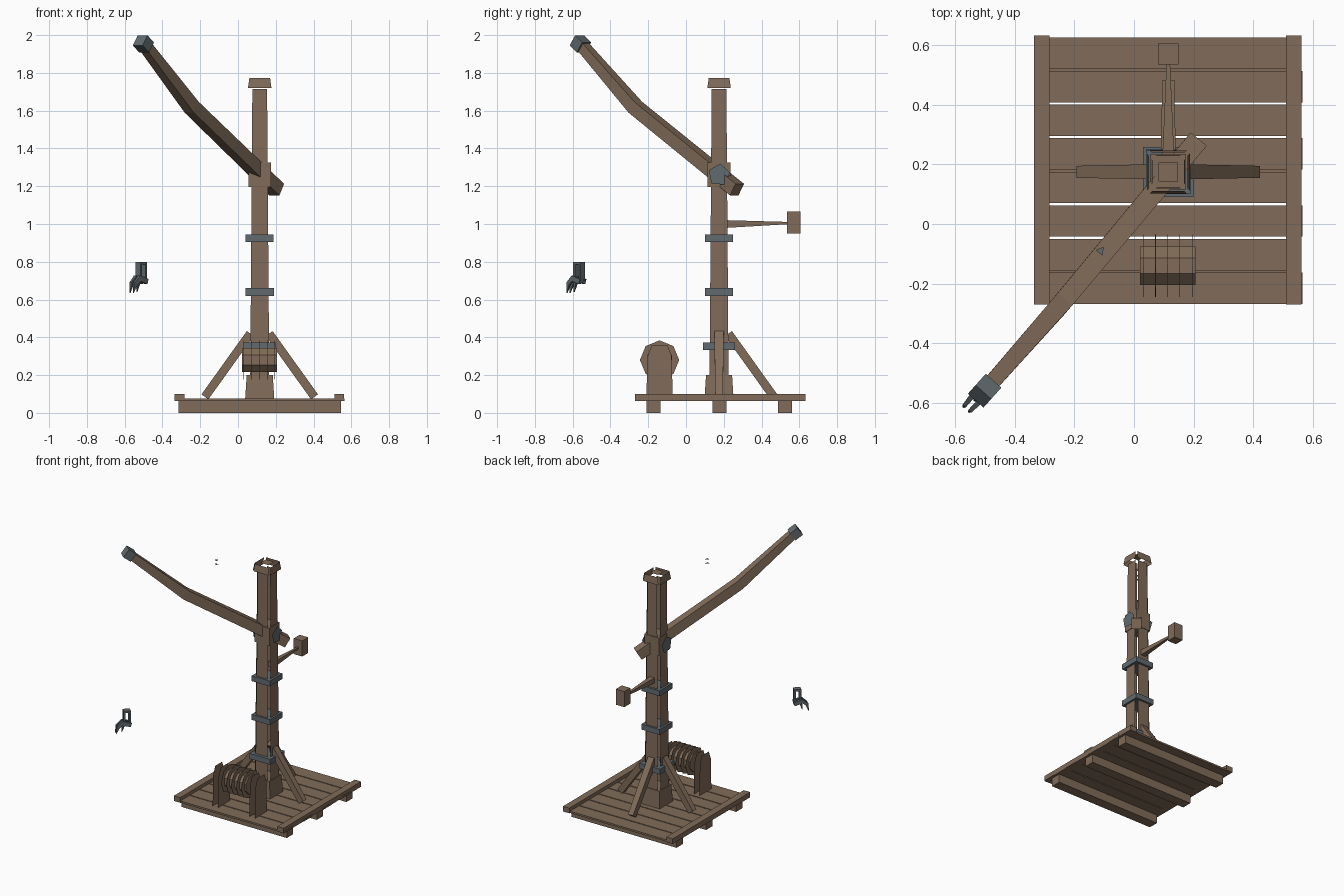
import bpy, bmesh, math
from mathutils import Vector

cube = bpy.data.objects.get("Cube")
if cube:
    bpy.data.objects.remove(cube)


def material(name, rgb):
    m = bpy.data.materials.new(name)
    m.use_nodes = True
    m.diffuse_color = (*rgb, 1)
    m.node_tree.nodes["Principled BSDF"].inputs["Base Color"].default_value = (*rgb, 1)
    return m


WOOD = material("weathered_wood", (0.22, 0.15, 0.1))
METAL = material("dull_iron", (0.12, 0.145, 0.16))
PX, PY = 0.115, 0.175  # post centre


def make(name, verts, faces, mat, closed=True):
    bm = bmesh.new()
    vs = [bm.verts.new(v) for v in verts]
    for f in faces:
        bm.faces.new([vs[i] for i in f])
    if closed:
        bmesh.ops.recalc_face_normals(bm, faces=bm.faces)
    me = bpy.data.meshes.new(name)
    bm.to_mesh(me)
    bm.free()
    me.materials.append(mat)
    ob = bpy.data.objects.new(name, me)
    bpy.context.collection.objects.link(ob)
    return ob


def bridge(rings, name, mat):
    """Join equal rings of points into a capped solid."""
    n = len(rings[0])
    faces = [list(range(n)), [(len(rings) - 1) * n + i for i in range(n)]]
    for r in range(len(rings) - 1):
        for i in range(n):
            j = (i + 1) % n
            faces.append([r * n + i, r * n + j, r * n + n + j, r * n + n + i])
    return make(name, [p for ring in rings for p in ring], faces, mat)


def block(name, x0, x1, y0, y1, z0, z1, mat=WOOD, inset=0.0):
    def ring(z, d):
        return [(x0 + d, y0 + d, z), (x1 - d, y0 + d, z),
                (x1 - d, y1 - d, z), (x0 + d, y1 - d, z)]
    return bridge([ring(z0, 0), ring(z1, inset)], name, mat)


def post_block(name, half, z0, z1, mat=WOOD, inset=0.0):
    return block(name, PX - half, PX + half, PY - half, PY + half, z0, z1, mat, inset)


def beam(name, path, sizes, mat=WOOD):
    """Rectangular timber along a path; sizes are (width, depth) at each point."""
    pts = [Vector(p) for p in path]
    rings = []
    for i, p in enumerate(pts):
        t = (pts[min(i + 1, len(pts) - 1)] - pts[max(i - 1, 0)]).normalized()
        side = t.cross(Vector((0, 0, 1))).normalized()
        up = side.cross(t)
        w, h = sizes[i]
        rings.append([p + side * w / 2 * a + up * h / 2 * b
                      for a, b in ((-1, -1), (1, -1), (1, 1), (-1, 1))])
    return bridge(rings, name, mat)


def circle(x, y, z, radius, sides, turn=0.0):
    """Ring of points facing along x."""
    return [(x, y + radius * math.cos(turn + math.tau * i / sides),
             z + radius * math.sin(turn + math.tau * i / sides)) for i in range(sides)]


def plate(name, pts, mat=WOOD, flip=False):
    order = list(range(len(pts)))
    return make(name, pts, [order[::-1] if flip else order], mat, closed=False)


def four_panels(name, z0, z1, half0, half1, gap):
    """Four tapered boards around the post, open at the corners."""
    verts, faces = [], []
    for k in range(4):
        c, s = math.cos(k * math.pi / 2), math.sin(k * math.pi / 2)
        for u, h, z in ((-1, half0, z0), (1, half0, z0), (1, half1, z1), (-1, half1, z1)):
            a, b = u * h, -(h + gap)
            verts.append((PX + a * c - b * s, PY + a * s + b * c, z))
        faces.append([4 * k + i for i in range(4)])
    return make(name, verts, faces, WOOD, closed=False)


# Platform: bearers, planks and edge rails
for i, y in enumerate((-0.172, 0.178, 0.523)):
    block(f"bearer_{i + 1}", -0.315, 0.545, y - 0.037, y + 0.037, 0, 0.062)
for i in range(8):
    y = -0.268 + i * 0.1127
    shift = 0.004 * (-1) ** i
    block(f"deck_plank_{i + 1}", -0.331 + shift, 0.561 + shift, y, y + 0.105, 0.062, 0.075)
for name, x in (("rail_right", -0.335), ("rail_left", 0.51)):
    block(name, x, x + 0.052, -0.27, 0.633, 0.062, 0.1)

# Post with foot, iron bands and cap
post_block("post_foot", 0.077, 0.075, 0.2, inset=0.008)
four_panels("post", 0.1, 1.715, 0.051, 0.039, 0.014)
for i, (z, half) in enumerate(((0.333, 0.084), (0.62, 0.075), (0.905, 0.074))):
    post_block(f"iron_band_{i + 1}", half, z, z + 0.04, METAL)
four_panels("post_cap_sides", 1.72, 1.772, 0.062, 0.055, 0.01)
plate("post_cap_top", [(PX + a * 0.032, PY + b * 0.032, 1.774)
                       for a, b in ((-1, -1), (1, -1), (1, 1), (-1, 1))])

# Braces to both sides and the back
for name, dx, dy in (("brace_left", 1, 0), ("brace_right", -1, 0), ("brace_back", 0, 1)):
    beam(name, [(PX + dx * 0.05, PY + dy * 0.05, 0.42), (PX + dx * 0.29, PY + dy * 0.29, 0.085)],
         [(0.05, 0.045), (0.04, 0.045)])

# Pivot hub with iron plates on both sides
post_block("pivot_hub", 0.06, 1.195, 1.325)
for name, s in (("pivot_plate_left", 1), ("pivot_plate_right", -1)):
    plate(name, circle(PX + s * 0.08, PY, 1.26, 0.06, 5, 0.2), METAL, flip=s < 0)

# Bent boom with an iron tip
beam("boom", [(0.205, 0.27, 1.182), (-0.245, -0.268, 1.618), (-0.494, -0.551, 1.946)],
     [(0.07, 0.072), (0.064, 0.07), (0.052, 0.052)])
beam("boom_tip", [(-0.484, -0.54, 1.935), (-0.518, -0.578, 1.972)], [(0.07, 0.066)] * 2, METAL)
for z in (1.80, 1.83):
    plate("upper_pin", [(-0.112 + 0.017 * math.cos(a), -0.09 + 0.017 * math.sin(a), z)
                        for a in (0.9, 3.0, 5.1)], METAL)

# Counterweight arm
beam("counterweight_arm", [(PX, 0.22, 1.0), (PX, 0.54, 1.005)], [(0.04, 0.04), (0.012, 0.012)])
block("counterweight", 0.08, 0.15, 0.535, 0.605, 0.95, 1.065)

# Winch: side boards, drum and flanges
WY, WZ = -0.14, 0.28
board = ((-0.07, 0.075), (-0.064, 0.3), (-0.04, 0.36), (0.04, 0.36), (0.064, 0.3), (0.07, 0.075))
for i, x in enumerate((-0.06, -0.015, 0.24, 0.285)):
    plate(f"winch_board_{i + 1}", [(x, WY + y, z) for y, z in board], flip=i % 2 == 1)
bridge([circle(x, WY, WZ, 0.07, 8, math.pi / 8) for x in (0.02, 0.207)], "winch_drum", WOOD)
for i in range(5):
    bridge([circle(x, WY, WZ, 0.104, 8) for x in (0.03 + i * 0.041, 0.032 + i * 0.041)],
           f"winch_flange_{i + 1}", WOOD)

# Hanging hook: open frame and curved claws, turned to follow the boom
OUT, SIDE = Vector((-0.67, -0.742, 0)), Vector((0.742, -0.67, 0))
HOOK = Vector((-0.512, -0.566, 0))


def at(u, v, z):
    return HOOK + OUT * u + SIDE * v + Vector((0, 0, z))


beam("hook_frame_top", [at(-0.024, 0, 0.793), at(0.024, 0, 0.793)], [(0.04, 0.014)] * 2, METAL)
for u in (-0.02, 0.02):
    beam("hook_frame_side", [at(u, -0.018, 0.74), at(u, 0.018, 0.74)], [(0.012, 0.105)] * 2, METAL)
for v in (-0.017, 0.017):
    beam("hook_claw", [at(-0.025, v, 0.695), at(0.03, v * 0.9, 0.712),
                       at(0.062, v * 0.8, 0.685), at(0.076, v * 0.7, 0.635)],
         [(0.018, 0.028), (0.018, 0.03), (0.014, 0.022), (0.004, 0.004)], METAL)
beam("hook_barb", [at(0.02, 0, 0.705), at(0.035, 0, 0.64)], [(0.02, 0.022), (0.004, 0.004)], METAL)
